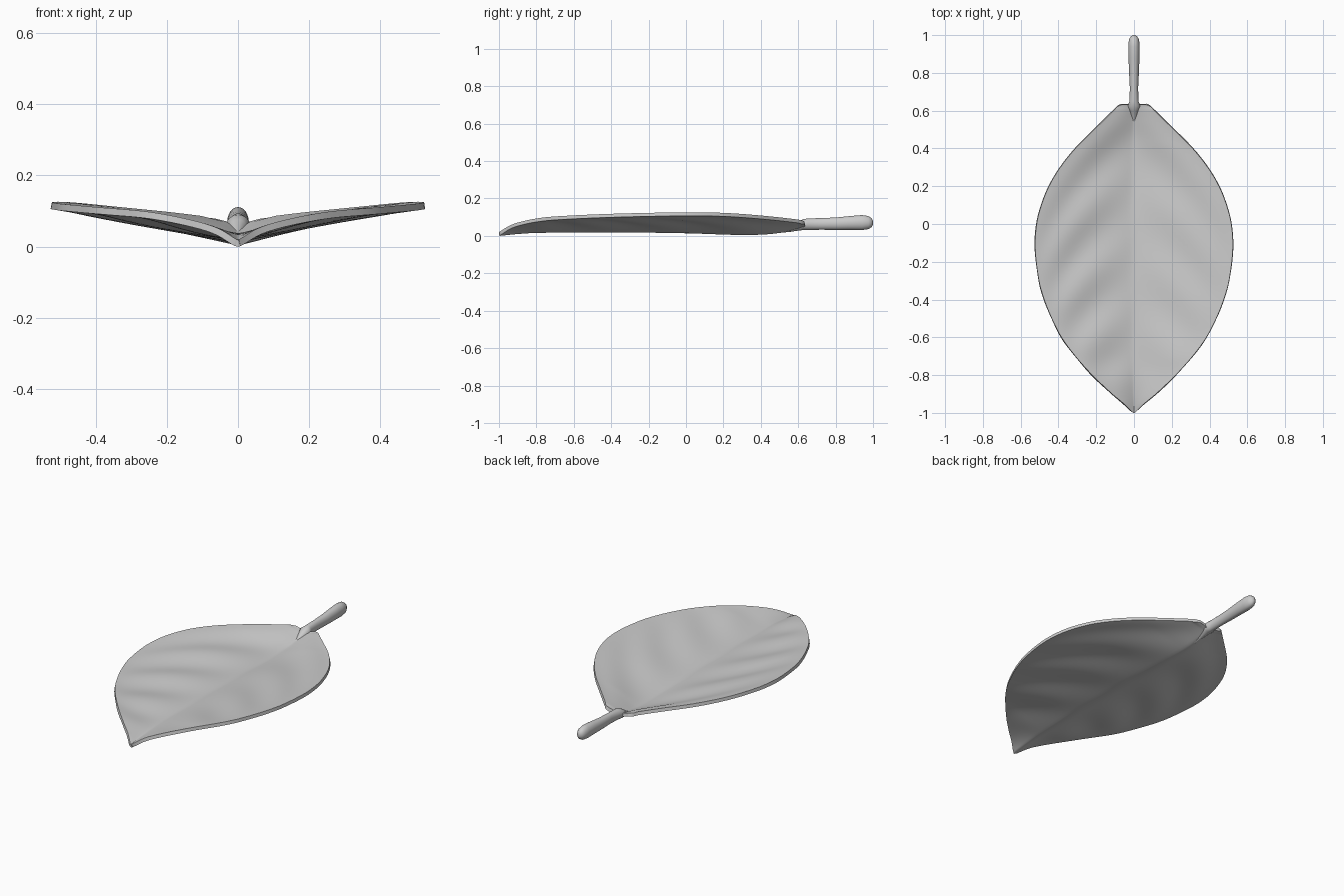
import bpy, bmesh, math

if "Cube" in bpy.data.objects:
    bpy.data.objects.remove(bpy.data.objects["Cube"])


def curve(points, t):
    """Smooth (cubic Hermite) interpolation through (position, value) points."""
    n = len(points)
    if t <= points[0][0]:
        return points[0][1]
    if t >= points[-1][0]:
        return points[-1][1]

    def slope(i):
        a, b = points[max(i - 1, 0)], points[min(i + 1, n - 1)]
        return (b[1] - a[1]) / (b[0] - a[0])

    i = max(k for k in range(n - 1) if points[k][0] <= t)
    (x0, v0), (x1, v1) = points[i], points[i + 1]
    h = x1 - x0
    s = (t - x0) / h
    return ((2*s**3 - 3*s**2 + 1) * v0 + (s**3 - 2*s**2 + s) * h * slope(i)
            + (3*s**2 - 2*s**3) * v1 + (s**3 - s**2) * h * slope(i + 1))


def finish(bm, name):
    mesh = bpy.data.meshes.new(name)
    bm.to_mesh(mesh)
    bm.free()
    obj = bpy.data.objects.new(name, mesh)
    bpy.context.collection.objects.link(obj)
    bpy.ops.object.select_all(action='DESELECT')
    obj.select_set(True)
    bpy.context.view_layer.objects.active = obj
    return obj


# Leaf outline, midrib height and rim height along y (upper surface)
WIDTH = [(-1, .004), (-.95, .055), (-.9, .115), (-.8, .22), (-.7, .31), (-.6, .383),
         (-.5, .435), (-.4, .475), (-.3, .503), (-.13, .523), (0, .515), (.1, .49),
         (.2, .45), (.3, .39), (.4, .31), (.5, .21), (.6, .108), (.62, .09), (.632, .065)]
MIDRIB = [(-1, .02), (-.9, .03), (-.8, .036), (-.4, .039), (0, .034), (.3, .025),
          (.45, .03), (.55, .045), (.632, .062)]
RIM = [(-1, .021), (-.95, .052), (-.9, .072), (-.8, .094), (-.7, .105), (-.4, .119),
       (0, .127), (.2, .124), (.4, .11), (.6, .088), (.632, .08)]


def blade_point(y, u):
    w, a = curve(WIDTH, y), abs(u)
    x = u * w
    zm, zr = curve(MIDRIB, y), curve(RIM, y)
    fold = (math.sqrt(a * a + .0009) - .03) / .97
    z = zm + (zr - zm) * fold
    swell = math.sin(math.pi * min(a, 1)) * min(1, w / .3)
    # curved side veins, offset between the two halves
    phase = y + 1.4 * x * x + .25 * abs(x) - (.40 if x < 0 else .33)
    ripple = -math.cos(2 * math.pi * phase / .36)
    amp = .007 if x < 0 else .004
    z += swell * ((.003 if x < 0 else .007) + amp * ripple)
    return x, y, z


# Leaf blade: surface grid, thickened downward
bm = bmesh.new()
NY, NX = 110, 48
grid = []
for j in range(NY + 1):
    y = -.184 - .816 * math.cos(math.pi * j / NY)
    grid.append([bm.verts.new(blade_point(y, 2 * i / NX - 1)) for i in range(NX + 1)])
for j in range(NY):
    for i in range(NX):
        bm.faces.new((grid[j][i], grid[j][i+1], grid[j+1][i+1], grid[j+1][i]))
blade = finish(bm, "leaf_blade")
mod = blade.modifiers.new("thickness", 'SOLIDIFY')
mod.thickness = .019
mod.offset = -1
bpy.ops.object.modifier_apply(modifier=mod.name)
low = min(v.co.z for v in blade.data.vertices)
for v in blade.data.vertices:
    v.co.z -= low
bpy.ops.object.shade_smooth_by_angle(angle=math.radians(40))

# Stem: elliptical sections (y, centre z, x radius, z radius) with rounded ends
SECTIONS = [(.50, .022, .004, .006), (.56, .036, .014, .014), (.60, .052, .024, .024),
            (.625, .060, .034, .029), (.65, .062, .024, .031), (.72, .064, .022, .031),
            (.80, .065, .026, .033), (.88, .069, .029, .037), (.94, .071, .030, .040),
            (.975, .071, .027, .035), (.992, .070, .018, .024), (1.0, .070, .006, .009)]
bm = bmesh.new()
SIDES = 24
rings = []
for y, zc, rx, rz in SECTIONS:
    rings.append([bm.verts.new((rx * math.cos(2 * math.pi * k / SIDES), y,
                                zc + rz * math.sin(2 * math.pi * k / SIDES)))
                  for k in range(SIDES)])
for r0, r1 in zip(rings, rings[1:]):
    for k in range(SIDES):
        m = (k + 1) % SIDES
        bm.faces.new((r0[k], r0[m], r1[m], r1[k]))
bm.faces.new(rings[0])
bm.faces.new(rings[-1])
bmesh.ops.recalc_face_normals(bm, faces=bm.faces[:])
stem = finish(bm, "leaf_stem")
bpy.ops.object.shade_smooth_by_angle(angle=math.radians(60))
